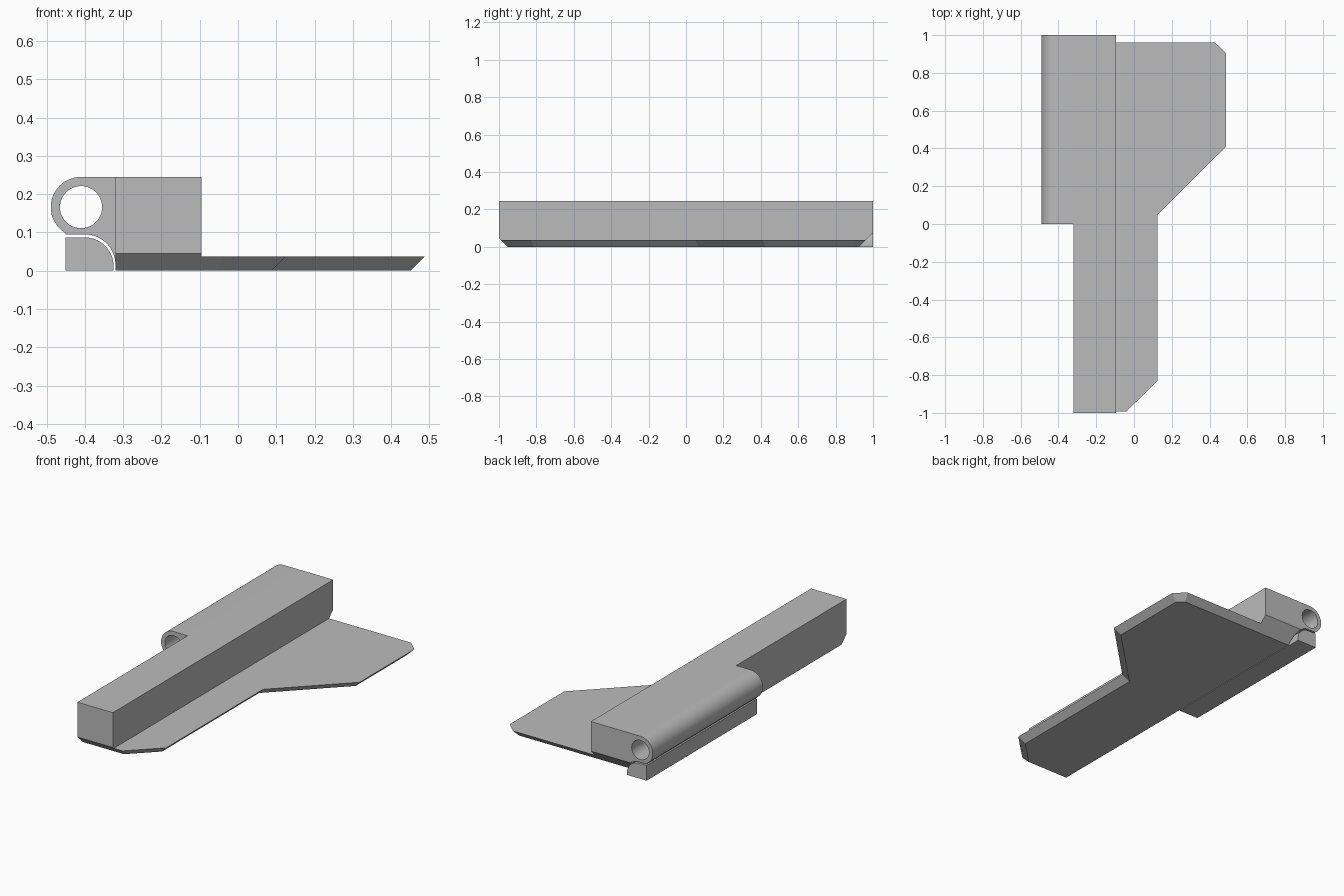
import bpy, bmesh
from math import sin, cos, radians
from mathutils import Vector

if "Cube" in bpy.data.objects:
    bpy.data.objects.remove(bpy.data.objects["Cube"])

TONE = 0.5
grey = bpy.data.materials.new("plain grey")
grey.use_nodes = True
grey.diffuse_color = (TONE, TONE, TONE, 1)
grey.node_tree.nodes["Principled BSDF"].inputs["Base Color"].default_value = (TONE, TONE, TONE, 1)


def arc(cx, cz, r, start, end, steps):
    angles = [radians(start + (end - start) * i / steps) for i in range(steps + 1)]
    return [(cx + r * cos(a), cz + r * sin(a)) for a in angles]


def loft(bm, lower, upper):
    """Close two matching rings of points into a solid."""
    a = [bm.verts.new(p) for p in lower]
    b = [bm.verts.new(p) for p in upper]
    bm.faces.new(a)
    bm.faces.new(b)
    for i in range(len(a)):
        j = (i + 1) % len(a)
        bm.faces.new((a[i], a[j], b[j], b[i]))
    bmesh.ops.recalc_face_normals(bm, faces=bm.faces)


def chamfer(bm, point, normal):
    """Slice off one end along a plane and cap it."""
    geom = bm.verts[:] + bm.edges[:] + bm.faces[:]
    bmesh.ops.bisect_plane(bm, geom=geom, plane_co=point, plane_no=normal, clear_outer=True)
    rim = [e for e in bm.edges if e.is_boundary]
    bmesh.ops.holes_fill(bm, edges=rim, sides=0)
    bmesh.ops.recalc_face_normals(bm, faces=bm.faces)


def finish(bm, name):
    mesh = bpy.data.meshes.new(name)
    bm.to_mesh(mesh)
    bm.free()
    mesh.materials.append(grey)
    obj = bpy.data.objects.new(name, mesh)
    bpy.context.collection.objects.link(obj)
    return obj


def prism(profile, y0, y1):
    bm = bmesh.new()
    loft(bm, [(x, y0, z) for x, z in profile], [(x, y1, z) for x, z in profile])
    return bm


def activate(obj):
    bpy.ops.object.select_all(action="DESELECT")
    obj.select_set(True)
    bpy.context.view_layer.objects.active = obj


BACK_CUT = ((0, 0.925, 0), (0, 1, -1))
FRONT_CUT = ((0, -0.955, 0), (0, -1, -1))
LEFT, RIGHT, TOP = -0.32, -0.095, 0.245

# Long bar, undercut at both ends
bm = prism([(LEFT, 0), (RIGHT, 0), (RIGHT, TOP), (LEFT, TOP)], -1, 1)
chamfer(bm, *BACK_CUT)
chamfer(bm, *FRONT_CUT)
finish(bm, "main_bar")

# Hinge knuckle along the rear half, with a hollow underside
HX, HZ = -0.41, 0.166
profile = [(LEFT, TOP)] + arc(HX, HZ, TOP - HZ, 90, 239.6, 20)
profile += [(-0.45, 0.095)] + arc(-0.40, 0.015, 0.08, 90, 0, 14)
bm = prism(profile, 0, 1)
chamfer(bm, *BACK_CUT)
knuckle = finish(bm, "hinge_knuckle")

# Pin hole through the knuckle
cutter = finish(prism(arc(HX, HZ, 0.055, 0, 352.5, 47), -0.1, 1.1), "pin_hole_cutter")
cutter.hide_render = True
activate(knuckle)
cut = knuckle.modifiers.new("pin hole", "BOOLEAN")
cut.operation = "DIFFERENCE"
cut.solver = "EXACT"
cut.object = cutter
bpy.ops.object.modifier_apply(modifier=cut.name)
bpy.data.objects.remove(cutter)

# Separate rounded strip nested under the knuckle
profile = [(-0.45, 0), (-0.325, 0)] + arc(-0.40, 0.012, 0.075, 0, 90, 14) + [(-0.45, 0.087)]
strip = finish(prism(profile, 0, 1), "rounded_strip")

for obj in (knuckle, strip):
    activate(obj)
    bpy.ops.object.shade_smooth_by_angle(angle=radians(30))

# Flat wing plate with a bevelled lower edge
THICK = 0.037
outline = [Vector(p) for p in (
    (RIGHT, -0.992), (-0.04, -0.992), (0.125, -0.83), (0.125, 0.05),
    (0.487, 0.41), (0.487, 0.905), (0.427, 0.962), (RIGHT, 0.962))]


def inset(points, d):
    result = []
    for i, p in enumerate(points):
        before = (p - points[i - 1]).normalized()
        after = (points[(i + 1) % len(points)] - p).normalized()
        n1, n2 = Vector((-before.y, before.x)), Vector((-after.y, after.x))
        q = p + (n1 + n2) * d / (1 + n1.dot(n2))
        if p.x == points[0].x:
            q.x = p.x
        result.append(q)
    return result


bm = bmesh.new()
loft(bm, [(p.x, p.y, 0) for p in inset(outline, THICK)], [(p.x, p.y, THICK) for p in outline])
finish(bm, "wing_plate")
